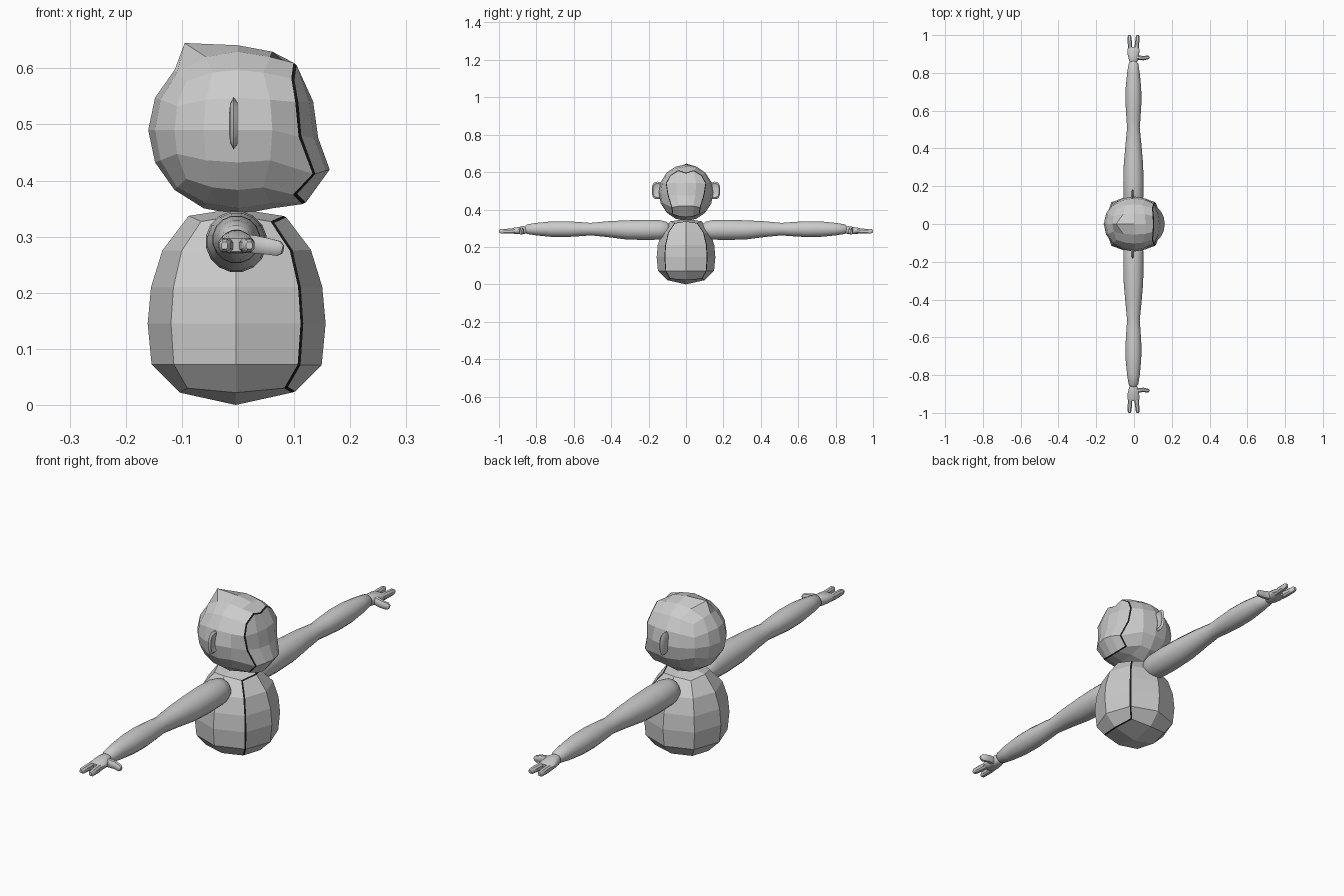
import bpy, bmesh, math
from mathutils import Vector

if "Cube" in bpy.data.objects:
    bpy.data.objects.remove(bpy.data.objects["Cube"])


def material(name, c):
    m = bpy.data.materials.new(name)
    m.diffuse_color = (*c, 1)
    m.use_nodes = True
    m.node_tree.nodes["Principled BSDF"].inputs["Base Color"].default_value = m.diffuse_color
    return m


GREY = material("grey", (0.6, 0.6, 0.6))
DARK = material("dark_trim", (0.01, 0.01, 0.01))


def finish(bm, name, smooth=None):
    bmesh.ops.recalc_face_normals(bm, faces=bm.faces)
    me = bpy.data.meshes.new(name)
    bm.to_mesh(me)
    bm.free()
    ob = bpy.data.objects.new(name, me)
    bpy.context.collection.objects.link(ob)
    me.materials.append(GREY)
    me.materials.append(DARK)
    if smooth:
        bpy.ops.object.select_all(action='DESELECT')
        ob.select_set(True)
        bpy.context.view_layer.objects.active = ob
        bpy.ops.object.shade_smooth_by_angle(angle=math.radians(smooth))
    return ob


def raised_panel(bm, faces):
    """Raise a group of faces slightly and give it a dark rim."""
    bmesh.ops.recalc_face_normals(bm, faces=bm.faces)
    rim = bmesh.ops.inset_region(bm, faces=faces, thickness=0.006, depth=0.003,
                                 use_even_offset=True, use_boundary=True)["faces"]
    for f in rim:
        f.material_index = 1


def loft(bm, rings):
    """Skin a list of closed rings of points and cap both ends."""
    vs = [[bm.verts.new(p) for p in r] for r in rings]
    n = len(vs[0])
    for a, b in zip(vs, vs[1:]):
        for i in range(n):
            bm.faces.new((a[i], a[(i + 1) % n], b[(i + 1) % n], b[i]))
    bm.faces.new(vs[0])
    bm.faces.new(vs[-1])
    return vs


def tube(bm, stations, n, power=1.0):
    """Tube through (centre, side radius, height radius) stations."""
    pts = [Vector(s[0]) for s in stations]
    rings = []
    for i, (p, ra, rb) in enumerate(stations):
        d = (pts[min(i + 1, len(pts) - 1)] - pts[max(i - 1, 0)]).normalized()
        side = d.cross(Vector((0, 0, 1))).normalized()
        up = side.cross(d)
        ring = []
        for k in range(n):
            t = math.tau * (k + 0.5) / n
            c, s = math.cos(t), math.sin(t)
            c = math.copysign(abs(c) ** power, c)
            s = math.copysign(abs(s) ** power, s)
            ring.append(pts[i] + side * c * ra + up * s * rb)
        rings.append(ring)
    loft(bm, rings)


# Body: eight-sided egg with four-quad ends and a raised belly
bm = bmesh.new()
profile = [(0.022, 0.10), (0.072, 0.150), (0.145, 0.157),
           (0.21, 0.151), (0.275, 0.131), (0.337, 0.084)]
rings = []
for j, (z, r) in enumerate(profile):
    ring = []
    for k in range(8):
        odd = k % 2
        rr = r * ((1.22 if j == 0 else 1.04) if odd else 1)
        zz = z + (0.008 if j == 0 and odd else -0.01 if j == 5 and odd else 0)
        a = k * math.pi / 4
        ring.append(bm.verts.new((rr * math.cos(a) - 0.004, rr * math.sin(a), zz)))
    rings.append(ring)
belly = []
for a, b in zip(rings, rings[1:]):
    for k in range(8):
        f = bm.faces.new((a[k], a[(k + 1) % 8], b[(k + 1) % 8], b[k]))
        if k in (0, 7):
            belly.append(f)
for ring, z in ((rings[0], 0.0), (rings[-1], 0.35)):
    c = bm.verts.new((-0.004, 0, z))
    for k in range(0, 8, 2):
        bm.faces.new((c, ring[k], ring[k + 1], ring[(k + 2) % 8]))
raised_panel(bm, belly)
finish(bm, "body")

# Head: cube grid rounded to a ball, face side reshaped with a muzzle
bm = bmesh.new()
bmesh.ops.create_cube(bm, size=2)
bmesh.ops.subdivide_edges(bm, edges=bm.edges, cuts=3, use_grid_fill=True)
face = [f for f in bm.faces if f.calc_center_median().x > 0.99]
# per row, bottom to top: x at middle, x at rim, z at middle, z at rim, half width
rows = {-2: (0.115, 0.098, 0.358, 0.375, 0.072), -1: (0.160, 0.133, 0.42, 0.412, 0.078),
        0: (0.140, 0.108, 0.475, 0.478, 0.098), 1: (0.131, 0.102, 0.54, 0.54, 0.108),
        2: (0.100, 0.095, 0.597, 0.582, 0.085)}
for v in bm.verts:
    g = [round(c * 2) for c in v.co]
    d = Vector([math.tan(c * math.pi / 8) for c in g]).normalized()
    v.co = Vector((d.x * 0.16, d.y * 0.146, 0.49 + d.z * 0.151))
    if g[0] == 2:
        xm, xr, zm, zr, w = rows[g[2]]
        t = abs(g[1]) / 2
        v.co = Vector((xm + (xr - xm) * t * t, w * g[1] / 2, zm + (zr - zm) * t * t))
        if g[2] == 2 and abs(g[1]) == 1:
            v.co.z = 0.61
    elif g == [-1, 0, 2]:
        v.co = Vector((-0.095, 0, 0.645))
raised_panel(bm, face)
finish(bm, "head")

# Ears: thin discs with a dished front
for s, side in ((-1, "right"), (1, "left")):
    bm = bmesh.new()
    dish = [(-0.016, 0.35), (-0.014, 0.75), (-0.008, 1.0), (-0.001, 0.8), (-0.005, 0.6), (-0.006, 0.2)]
    loft(bm, [[(x, s * (0.153 + 0.030 * r * math.copysign(abs(math.cos(t)) ** 0.75, math.cos(t))),
                0.502 + 0.047 * r * math.copysign(abs(math.sin(t)) ** 0.75, math.sin(t)))
               for t in [math.tau * k / 16 for k in range(16)]] for x, r in dish])
    finish(bm, side + "_ear", 40)

# Arms and hands, reaching out along y
arm = [(0.085, 0.015), (0.09, 0.032), (0.105, 0.045), (0.14, 0.053), (0.22, 0.055), (0.32, 0.052),
       (0.42, 0.043), (0.51, 0.034), (0.56, 0.038), (0.64, 0.043), (0.72, 0.042),
       (0.80, 0.034), (0.85, 0.026), (0.862, 0.015)]
for s, side in ((-1, "right"), (1, "left")):
    bm = bmesh.new()
    tube(bm, [((-0.003, s * y, 0.291 + 0.004 * (y > 0.4)), r, r) for y, r in arm], 16)
    finish(bm, side + "_arm", 40)

    bm = bmesh.new()
    # palm
    tube(bm, [((-0.003, s * y, z), a, b) for y, z, a, b in (
        (0.85, 0.290, 0.016, 0.016), (0.868, 0.290, 0.024, 0.022), (0.895, 0.288, 0.031, 0.019),
        (0.925, 0.286, 0.033, 0.016), (0.937, 0.285, 0.028, 0.012))], 12, 0.8)
    # two fingers
    for x0, x1 in ((-0.020, -0.024), (0.013, 0.020)):
        tube(bm, [((x0 + (x1 - x0) * t, s * (0.92 + 0.08 * t), 0.284), r, r * 1.15) for t, r in (
            (0, 0.012), (0.3, 0.0125), (0.65, 0.0115), (0.9, 0.0105), (1, 0.006))], 8, 0.8)
    # thumb
    tube(bm, [((x, s * y, z), r, r * 1.3) for x, y, z, r in (
        (0.0, 0.887, 0.289, 0.013), (0.03, 0.880, 0.286, 0.013), (0.05, 0.878, 0.283, 0.012),
        (0.072, 0.882, 0.279, 0.011), (0.08, 0.884, 0.277, 0.006))], 8, 0.8)
    finish(bm, side + "_hand", 40)
